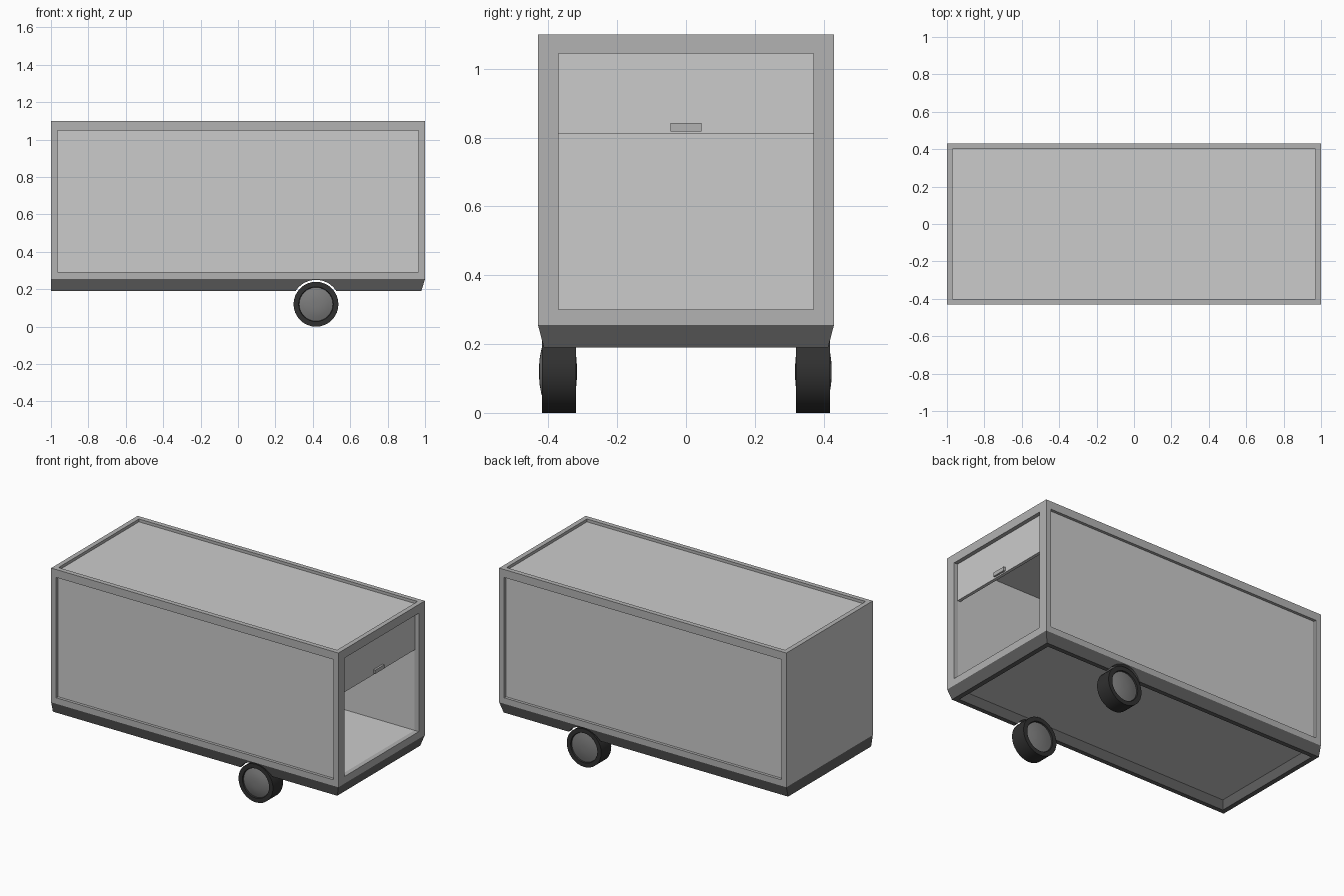
import bpy, bmesh, math

if "Cube" in bpy.data.objects:
    bpy.data.objects.remove(bpy.data.objects["Cube"])


def material(name, v):
    m = bpy.data.materials.new(name)
    m.diffuse_color = (v, v, v, 1)
    m.use_nodes = True
    m.node_tree.nodes["Principled BSDF"].inputs["Base Color"].default_value = m.diffuse_color
    return m


FRAME, PANEL = material("frame_grey", 0.45), material("panel_grey", 0.75)
DARK, RUBBER = material("dark_grey", 0.12), material("rubber", 0.03)
RIM = material("rim_grey", 0.2)


def finish(name, bm, mats):
    bmesh.ops.remove_doubles(bm, verts=bm.verts, dist=1e-5)
    bmesh.ops.recalc_face_normals(bm, faces=bm.faces)
    me = bpy.data.meshes.new(name)
    bm.to_mesh(me)
    bm.free()
    ob = bpy.data.objects.new(name, me)
    bpy.context.collection.objects.link(ob)
    for m in mats:
        me.materials.append(m)
    return ob


def loft(bm, loops, cap=True, closed=False):
    """Bridge corner loops; the cap (and the last wall) is panel coloured."""
    rings = [[bm.verts.new(p) for p in l] for l in loops]
    pairs = list(zip(rings, rings[1:]))
    if closed:
        pairs.append((rings[-1], rings[0]))
    for a, b in pairs:
        for i in range(len(a)):
            j = (i + 1) % len(a)
            bm.faces.new((a[i], a[j], b[j], b[i]))
    if cap:
        bm.faces.new(rings[-1]).material_index = 1


def rect(axis, d, a0, a1, b0, b1):
    c = [(a0, b0), (a1, b0), (a1, b1), (a0, b1)]
    return [p[:axis] + (d,) + p[axis:] for p in c]


def box(name, lo, hi, mat):
    bm = bmesh.new()
    loops = [rect(2, z, lo[0], hi[0], lo[1], hi[1]) for z in (lo[2], hi[2])]
    loft(bm, loops, cap=False)
    for z in (lo[2], hi[2]):
        bm.faces.new([bm.verts.new(p) for p in rect(2, z, lo[0], hi[0], lo[1], hi[1])])
    return finish(name, bm, [mat])


# Cargo body: recessed sides and roof, open hollow rear, plain nose and floor
W, Z0, Z1 = 0.43, 0.255, 1.10
bm = bmesh.new()
for s in (-1, 1):
    side = (-0.965, 0.965, 0.293, 1.05)
    loft(bm, [rect(1, s * W, -1, 1, Z0, Z1), rect(1, s * W, *side),
              rect(1, s * (W - 0.018), *side)])
roof = (-0.97, 0.97, -0.4, 0.4)
loft(bm, [rect(2, Z1, -1, 1, -W, W), rect(2, Z1, *roof), rect(2, Z1 - 0.018, *roof)])
hole = (-0.37, 0.37, 0.30, 1.045)
loft(bm, [rect(0, 1, -W, W, Z0, Z1), rect(0, 1, *hole),
          rect(0, 0.97, *hole), rect(0, -0.95, *hole)])
loft(bm, [rect(0, -1, -W, W, Z0, Z1)])
loft(bm, [rect(2, Z0, -1, 1, -W, W)])
for f in bm.faces:
    xs = [v.co.x for v in f.verts]
    if min(xs) < -0.94 and 0.96 < max(xs) < 0.971 and all(abs(v.co.y) < 0.38 for v in f.verts):
        f.material_index = 1
    if f.normal.z < -0.9 and max(v.co.z for v in f.verts) < 0.26:
        f.material_index = 1
finish("cargo_body", bm, [FRAME, PANEL])

# Half raised rear door with handle
box("roller_door", (0.955, -0.37, 0.81), (0.975, 0.37, 1.045), PANEL)
box("door_handle", (0.975, -0.045, 0.818), (0.987, 0.045, 0.842), FRAME)

# Tapered hollow skirt with wheel arches
WX, WR = 0.417, 0.12
bm = bmesh.new()
loft(bm, [rect(2, Z0, -1, 1, -W, W), rect(2, 0.19, -1, 0.98, -0.413, 0.413),
          rect(2, 0.19, -0.97, 0.95, -0.385, 0.385),
          rect(2, Z0, -0.97, 0.95, -0.385, 0.385)], cap=False, closed=True)
skirt = finish("skirt", bm, [DARK])
bpy.ops.mesh.primitive_cylinder_add(vertices=48, radius=0.13, depth=2,
                                    location=(WX, 0, WR), rotation=(math.pi / 2, 0, 0))
cutter = bpy.context.object
cutter.name = "arch_cutter"
cutter.hide_render = True
cutter.data.materials.append(DARK)
mod = skirt.modifiers.new("arches", 'BOOLEAN')
mod.operation, mod.object, mod.solver = 'DIFFERENCE', cutter, 'EXACT'
bpy.context.view_layer.objects.active = skirt
bpy.ops.object.modifier_apply(modifier=mod.name)
bpy.data.objects.remove(cutter)


# Wheels: turned tyre with a domed hub on both faces
def lathe(name, profile, mats, loc, hub_r, n=32):
    bm = bmesh.new()
    rings = [[bm.verts.new((r * math.cos(t), y, r * math.sin(t)))
              for t in (2 * math.pi * i / n for i in range(n))] for r, y in profile]
    for k in range(len(rings) - 1):
        for i in range(n):
            j = (i + 1) % n
            f = bm.faces.new((rings[k][i], rings[k][j], rings[k + 1][j], rings[k + 1][i]))
            f.material_index = int(max(profile[k][0], profile[k + 1][0]) <= hub_r)
    for r in (rings[0], rings[-1]):
        bm.faces.new(r).material_index = 1
    ob = finish(name, bm, mats)
    ob.location = loc
    bpy.ops.object.select_all(action='DESELECT')
    ob.select_set(True)
    bpy.context.view_layer.objects.active = ob
    bpy.ops.object.shade_smooth_by_angle(angle=math.radians(30))


def face(bulge):
    return [(0.012, 0.05 + bulge), (0.035, 0.049 + bulge), (0.065, 0.045 + bulge * 0.8),
            (0.09, 0.042), (0.093, 0.05), (WR, 0.05)]


for label, s, bulge in (("left", -1, 0.008), ("right", 1, 0.004)):
    prof = [(r, s * y) for r, y in face(bulge)]
    prof += [(r, -s * y) for r, y in reversed(face(0.002))]
    lathe(label + "_wheel", prof, [RUBBER, RIM], (WX, s * 0.369, WR), 0.0901)
